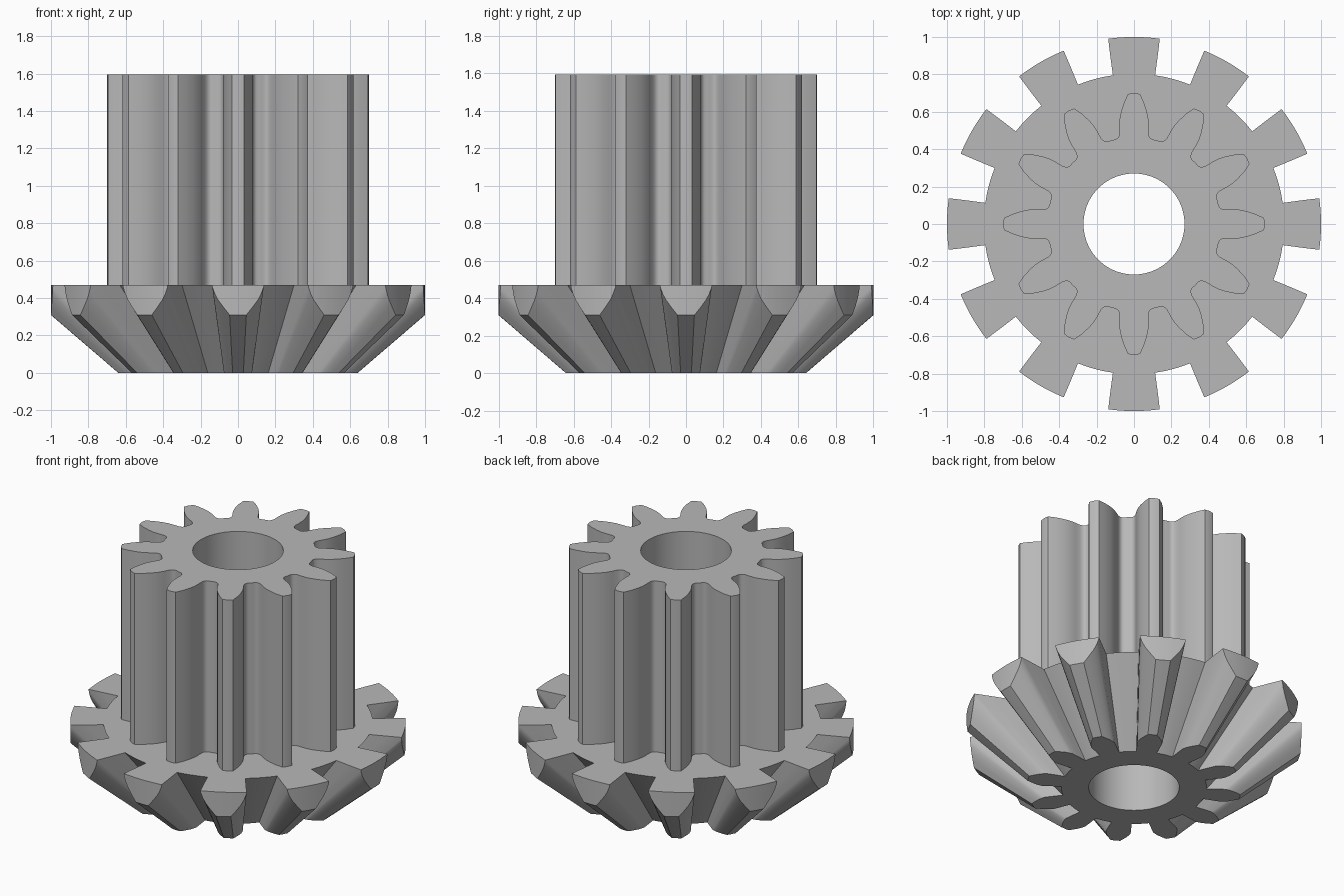
import bpy, bmesh, math

cube = bpy.data.objects.get("Cube")
if cube:
    bpy.data.objects.remove(cube, do_unlink=True)

TEETH = 12
STEP = 2 * math.pi / TEETH
TOP, SHELF, APEX = 1.595, 0.47, -0.55

# One colour for the whole part
steel = bpy.data.materials.new("grey_steel")
steel.use_nodes = True
grey = (0.48, 0.48, 0.48, 1)
steel.diffuse_color = grey
steel.node_tree.nodes["Principled BSDF"].inputs["Base Color"].default_value = grey


def gear_outline(flank, tip):
    """Outline from one tooth flank, listed as (distance out, half width)."""
    tooth = [(d, -w) for d, w in flank] + [(tip, 0)] + [(d, w) for d, w in reversed(flank)]
    root = math.hypot(*flank[0])
    start = math.atan2(flank[0][1], flank[0][0])
    gap = STEP - 2 * start
    tooth += [(root * math.cos(start + gap * k / 4), root * math.sin(start + gap * k / 4))
              for k in (1, 2, 3)]
    points = []
    for i in range(TEETH):
        c, s = math.cos(i * STEP), math.sin(i * STEP)
        points += [(x * c - y * s, x * s + y * c) for x, y in tooth]
    return points


def circle(radius, count):
    return [(radius * math.cos(2 * math.pi * i / count),
             radius * math.sin(2 * math.pi * i / count)) for i in range(count)]


def loft(name, outline, z0, z1, scale0=1.0):
    """Solid between a scaled outline at z0 and the full outline at z1."""
    bm = bmesh.new()
    low = [bm.verts.new((x * scale0, y * scale0, z0)) for x, y in outline]
    high = [bm.verts.new((x, y, z1)) for x, y in outline]
    bm.faces.new(list(reversed(low)))
    bm.faces.new(high)
    n = len(outline)
    for i in range(n):
        j = (i + 1) % n
        bm.faces.new((low[i], low[j], high[j], high[i]))
    bmesh.ops.recalc_face_normals(bm, faces=bm.faces)
    mesh = bpy.data.meshes.new(name)
    bm.to_mesh(mesh)
    bm.free()
    mesh.materials.append(steel)
    obj = bpy.data.objects.new(name, mesh)
    bpy.context.collection.objects.link(obj)
    return obj


def combine(target, other, operation):
    mod = target.modifiers.new(operation.lower(), 'BOOLEAN')
    mod.operation = operation
    mod.solver = 'EXACT'
    mod.object = other
    bpy.context.view_layer.objects.active = target
    bpy.ops.object.modifier_apply(modifier=mod.name)
    bpy.data.objects.remove(other, do_unlink=True)


# Bevel gear: teeth taper toward a point below, rim turned to a cylinder
bevel_flank = [(0.795, 0.113), (0.90, 0.127), (1.0, 0.139),
               (1.04, 0.13), (1.08, 0.115), (1.13, 0.087), (1.185, 0.053)]
gear = loft("double_gear", gear_outline(bevel_flank, 1.187), 0, SHELF,
            -APEX / (SHELF - APEX))
combine(gear, loft("rim_limit", circle(1.0, 144), -0.2, SHELF + 0.2), 'INTERSECT')

# Spur pinion: straight teeth with rounded roots
spur_flank = [(0.453, 0.097), (0.458, 0.089), (0.467, 0.082), (0.485, 0.077),
              (0.52, 0.078), (0.56, 0.077), (0.60, 0.069), (0.65, 0.053), (0.695, 0.032)]
combine(gear, loft("pinion", gear_outline(spur_flank, 0.70), SHELF - 0.05, TOP), 'UNION')

# Shaft bore through both gears
combine(gear, loft("bore", circle(0.27, 72), -0.2, TOP + 0.2), 'DIFFERENCE')

bpy.ops.object.select_all(action='DESELECT')
gear.select_set(True)
bpy.context.view_layer.objects.active = gear
bpy.ops.object.shade_smooth_by_angle(angle=math.radians(28))
